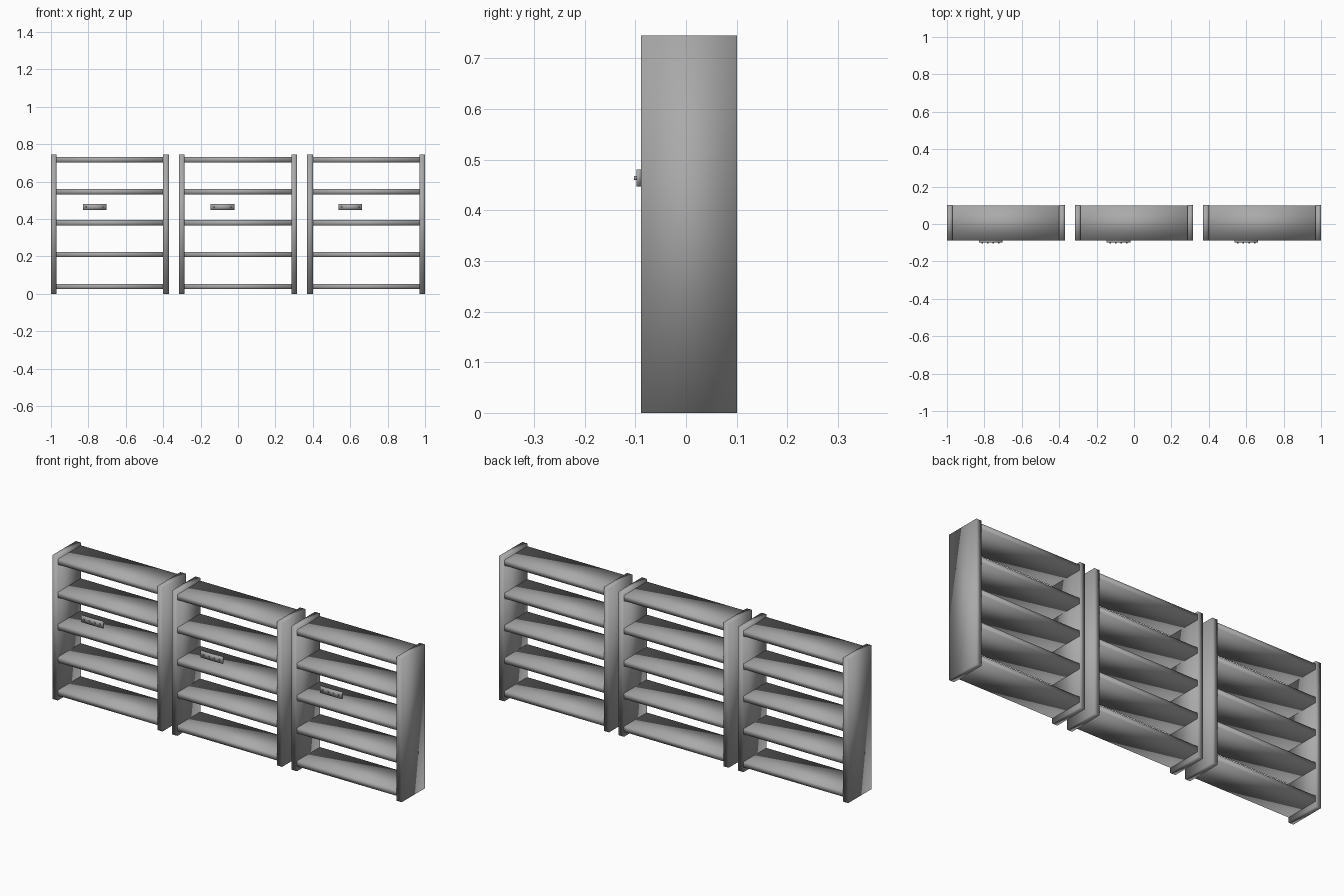
import bpy

cube = bpy.data.objects.get("Cube")
if cube:
    bpy.data.objects.remove(cube, do_unlink=True)

grey = bpy.data.materials.new("mid_grey")
grey.use_nodes = True
colour = (0.4, 0.4, 0.4, 1)
grey.diffuse_color = colour
grey.node_tree.nodes["Principled BSDF"].inputs["Base Color"].default_value = colour


def finish(obj, name):
    obj.name = name
    obj.data.materials.append(grey)
    return obj


def box(name, x, y, z):
    """Softly shaded box from three (low, high) ranges."""
    bpy.ops.mesh.primitive_cube_add(size=1, location=[(a + b) / 2 for a, b in (x, y, z)])
    obj = finish(bpy.context.object, name)
    size = [b - a for a, b in (x, y, z)]
    for v in obj.data.vertices:
        v.co = [c * s for c, s in zip(v.co, size)]
    bpy.ops.object.shade_smooth()
    return obj


FRONT, BACK, HEIGHT = -0.089, 0.101, 0.745
HALF, PANEL, SHELF = 0.315, 0.03, 0.029
INSET = 0.002
units = (("right", -0.685), ("middle", 0), ("left", 0.685))
shelf_heights = (0.039, 0.21, 0.379, 0.546, 0.717)
plate_centres = {"right": -0.767, "middle": -0.083, "left": 0.6}

for unit, cx in units:
    # Upright side panels
    for side, s in (("right", -1), ("left", 1)):
        ends = sorted((cx + s * HALF, cx + s * (HALF - PANEL)))
        box(f"{unit}_unit_{side}_panel", ends, (FRONT, BACK), (0, HEIGHT))

    # Shelves housed in the panels
    reach = HALF - INSET
    for i, z in enumerate(shelf_heights, 1):
        box(f"{unit}_unit_shelf_{i}", (cx - reach, cx + reach),
            (FRONT + INSET, BACK - INSET), (z - SHELF / 2, z + SHELF / 2))

    # Small front plate with a row of studs
    px, pz = plate_centres[unit], 0.464
    box(f"{unit}_unit_plate", (px - 0.063, px + 0.063), (-0.098, FRONT), (pz - 0.017, pz + 0.017))
    for i in range(4):
        bpy.ops.mesh.primitive_cylinder_add(
            vertices=16, radius=0.004, depth=0.006, rotation=(1.5708, 0, 0),
            location=(px + (i - 1.5) * 0.03, -0.1, pz))
        finish(bpy.context.object, f"{unit}_unit_stud_{i + 1}")
        bpy.ops.object.shade_smooth_by_angle()
